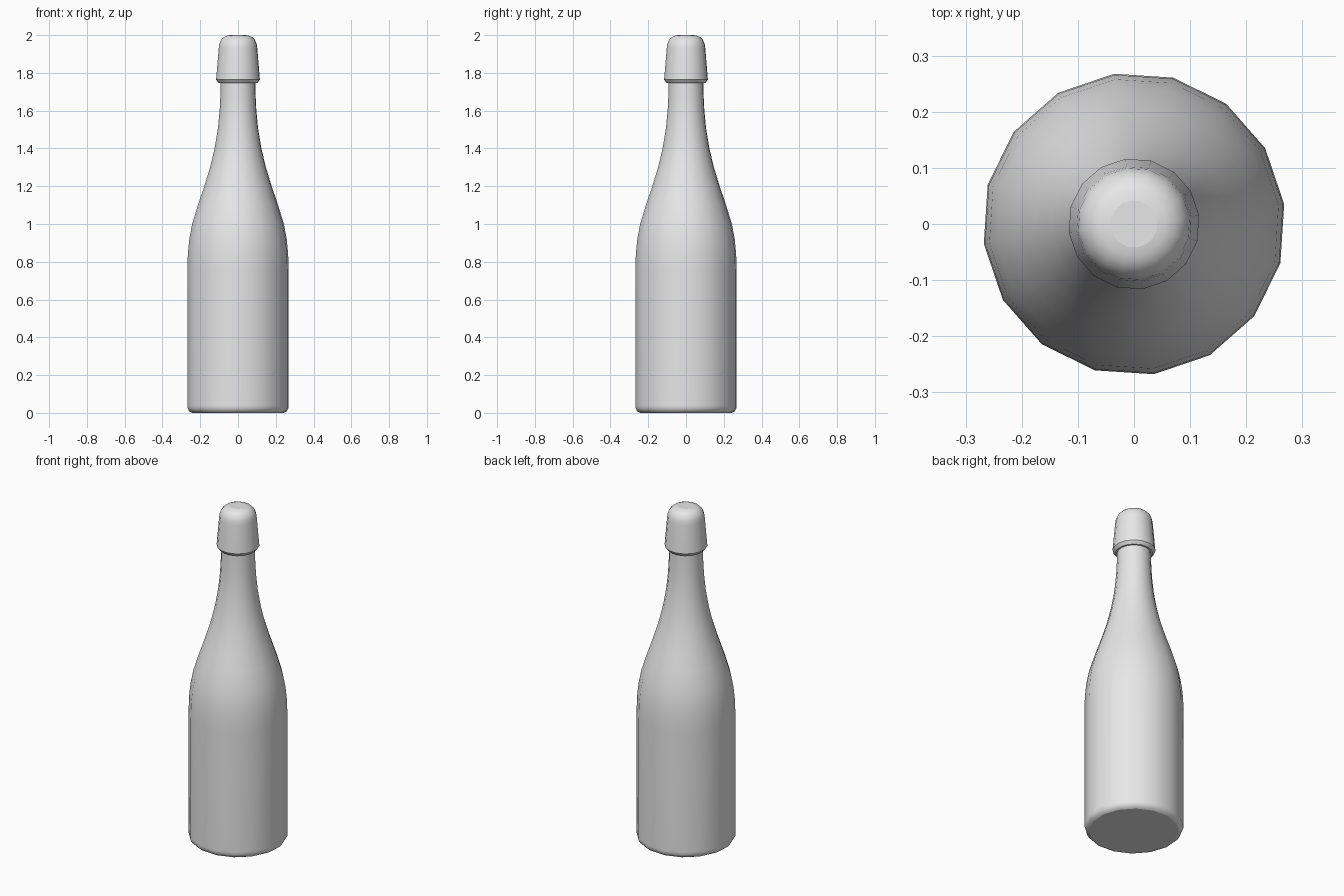
import bpy, bmesh, math

cube = bpy.data.objects.get("Cube")
if cube:
    bpy.data.objects.remove(cube, do_unlink=True)

SIDES = 16
TURN = math.radians(7.5)

grey = bpy.data.materials.new("light_grey")
grey.use_nodes = True
colour = (0.8, 0.8, 0.8, 1)
grey.diffuse_color = colour
grey.node_tree.nodes["Principled BSDF"].inputs["Base Color"].default_value = colour


def lathe(name, profile, sharp_heights=()):
    """Spin a (radius, height) profile into a closed, smooth part with flat ends."""
    bm = bmesh.new()
    rings = []
    for r, z in profile:
        angles = [TURN + math.tau * i / SIDES for i in range(SIDES)]
        rings.append([bm.verts.new((r * math.cos(a), r * math.sin(a), z)) for a in angles])
    for low, high in zip(rings, rings[1:]):
        for i in range(SIDES):
            j = (i + 1) % SIDES
            bm.faces.new((low[i], low[j], high[j], high[i])).smooth = True
    bm.faces.new(rings[0][::-1])
    bm.faces.new(rings[-1])
    for edge in bm.edges:
        a, b = (v.co.z for v in edge.verts)
        if abs(a - b) < 1e-5 and any(abs(a - h) < 1e-4 for h in sharp_heights):
            edge.smooth = False
    mesh = bpy.data.meshes.new(name)
    bm.to_mesh(mesh)
    bm.free()
    mesh.materials.append(grey)
    obj = bpy.data.objects.new(name, mesh)
    bpy.context.collection.objects.link(obj)
    return obj


# Bottle: chamfered foot, straight body, sloping shoulder and slim neck
lathe("bottle_body", [
    (0.245, 0), (0.26, 0.008), (0.27, 0.025), (0.27, 0.04),
    (0.27, 0.76), (0.268, 0.84), (0.26, 0.92), (0.245, 1.0),
    (0.214, 1.1), (0.18, 1.2), (0.149, 1.3), (0.125, 1.4),
    (0.108, 1.5), (0.098, 1.6), (0.094, 1.68), (0.092, 1.76)])

# Cap: flared rim, tapered wall and rounded crown
lathe("bottle_cap", [
    (0.103, 1.746), (0.117, 1.764), (0.103, 1.93), (0.1, 1.952),
    (0.091, 1.974), (0.075, 1.99), (0.058, 1.997), (0.042, 2.0)],
    sharp_heights=(1.764,))
